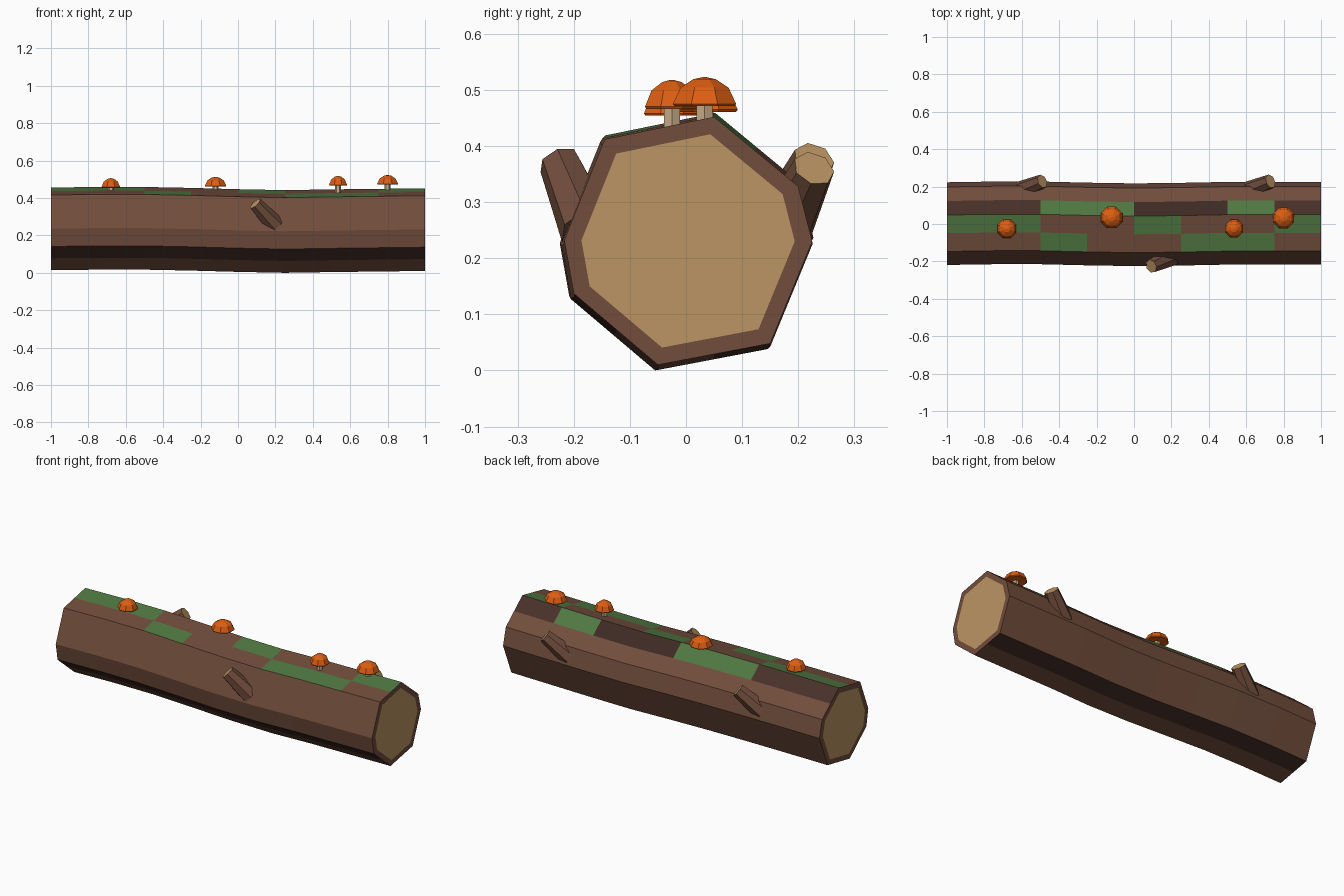
import bpy, bmesh, math
from mathutils import Vector

if "Cube" in bpy.data.objects:
    bpy.data.objects.remove(bpy.data.objects["Cube"])


def material(name, r, g, b):
    m = bpy.data.materials.new(name)
    lin = [((c / 255 + 0.055) / 1.055) ** 2.4 for c in (r, g, b)]
    m.diffuse_color = (*lin, 1)
    m.use_nodes = True
    m.node_tree.nodes["Principled BSDF"].inputs["Base Color"].default_value = m.diffuse_color
    return m


BARK = material("bark_brown", 113, 77, 60)
DARK = material("dark_bark", 72, 49, 41)
DEEP = material("deep_bark", 62, 42, 35)
MOSS = material("moss_green", 80, 120, 66)
WOOD = material("cut_wood", 188, 149, 100)
CAP = material("orange_cap", 220, 94, 18)
STEM = material("pale_stem", 198, 172, 136)


def finish(name, bm, mats):
    bmesh.ops.recalc_face_normals(bm, faces=bm.faces)
    me = bpy.data.meshes.new(name)
    bm.to_mesh(me)
    bm.free()
    for m in mats:
        me.materials.append(m)
    ob = bpy.data.objects.new(name, me)
    bpy.context.collection.objects.link(ob)
    return ob


def lathe(name, profile, sides, mats, base, axis=(0, 0, 1), turn=0.0, top_mat=0):
    """Faceted solid from (radius, height) rings along an axis, closed at both ends."""
    bm = bmesh.new()
    rot = Vector((0, 0, 1)).rotation_difference(Vector(axis))
    rings = []
    for r, h in profile:
        rings.append([bm.verts.new(Vector(base) + rot @ Vector((
            r * math.cos(turn + 2 * math.pi * i / sides),
            r * math.sin(turn + 2 * math.pi * i / sides), h))) for i in range(sides)])
    for a, b in zip(rings, rings[1:]):
        for i in range(sides):
            j = (i + 1) % sides
            bm.faces.new((a[i], a[j], b[j], b[i]))
    bm.faces.new(rings[0])
    bm.faces.new(rings[-1]).material_index = top_mat
    return finish(name, bm, mats)


# Log cross-section: 14 sides, corners plus midpoints on the long flats
corners = [(0.225, 0.230), (0.200, 0.328), None, (0.050, 0.452), None,
           (-0.145, 0.412), None, (-0.217, 0.232), (-0.200, 0.137), None,
           (-0.050, 0.010), None, (0.150, 0.048), None]
N = len(corners)
section = []
for i, c in enumerate(corners):
    if c is None:
        p, q = corners[i - 1], corners[(i + 1) % N]
        c = ((p[0] + q[0]) / 2, (p[1] + q[1]) / 2)
    section.append(c)

# Gentle bend along the length
bend_y = [-.002, .002, .002, -.004, -.008, -.005, 0, 0, 0]
bend_z = [.004, .007, .007, .002, -.005, -.010, -.006, -.003, 0]

# Moss patches: side index -> segments along the length
moss = {2: (2, 3, 6), 3: (0, 1, 4, 7), 4: (2, 5, 6)}
dark_sides = (2, 8, 11)

bm = bmesh.new()
rings = []
for s in range(9):
    rings.append([bm.verts.new((-1 + s * 0.25, y + bend_y[s], z + bend_z[s]))
                  for y, z in section])
for s in range(8):
    for i in range(N):
        j = (i + 1) % N
        f = bm.faces.new((rings[s][i], rings[s][j], rings[s + 1][j], rings[s + 1][i]))
        if s in moss.get(i, ()):
            f.material_index = 3
        elif i == 2 and s in (4, 5):
            f.material_index = 2
        elif i in dark_sides:
            f.material_index = 1
# Sawn ends with a bark rim
for ring in (rings[0], rings[-1]):
    mid = Vector((ring[0].co.x, 0.002, 0.23))
    inner = [bm.verts.new(mid + (v.co - mid) * 0.86) for v in ring]
    for i in range(N):
        j = (i + 1) % N
        bm.faces.new((ring[i], ring[j], inner[j], inner[i]))
    bm.faces.new(inner).material_index = 4
finish("log", bm, [BARK, DARK, DEEP, MOSS, WOOD])

# Broken branch stubs: tip centre and direction
stubs = [("front_branch", (0.092, -0.225, 0.370), (-0.65, -0.30, 0.70)),
         ("back_left_branch", (-0.490, 0.228, 0.376), (0.70, 0.30, 0.62)),
         ("back_right_branch", (0.730, 0.228, 0.360), (0.70, 0.30, 0.62))]
for name, tip, d in stubs:
    d = Vector(d).normalized()
    base = Vector(tip) - d * 0.17
    lathe(name, [(0.052, 0), (0.038, 0.17)], 7, [BARK, WOOD], base, d, top_mat=1)

# Mushrooms: x, y, cap radius, brim height
mushrooms = [(-0.68, -0.025, 0.054, 0.458), (-0.12, 0.035, 0.062, 0.465),
             (0.535, -0.025, 0.052, 0.470), (0.80, 0.033, 0.061, 0.475)]
for k, (x, y, r, z) in enumerate(mushrooms, 1):
    lathe(f"mushroom_stem_{k}", [(0.017, 0), (0.016, z - 0.415)], 6, [STEM],
          (x, y, 0.420))
    lathe(f"mushroom_cap_{k}",
          [(r * 0.95, -0.004), (r, 0), (r * 0.76, 0.029), (r * 0.36, 0.044), (0.002, 0.048)],
          8, [CAP], (x, y, z), turn=math.pi / 8)
